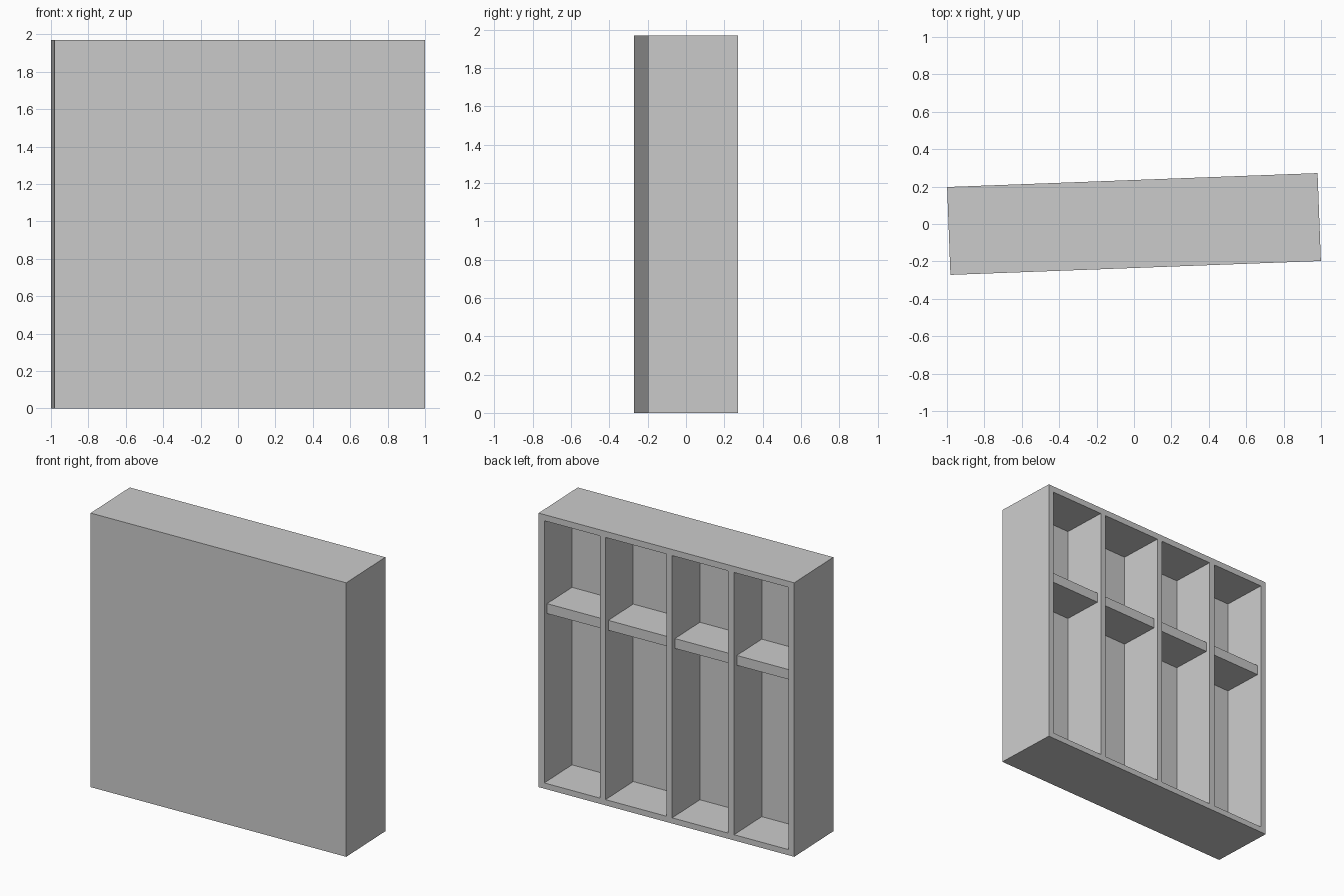
import bpy, bmesh, math
from mathutils import Matrix, Vector

if "Cube" in bpy.data.objects:
    bpy.data.objects.remove(bpy.data.objects["Cube"])

W, D, H = 1.982, 0.47, 1.97      # outer size
WALL = 0.044                     # frame thickness
BACK = 0.138                     # thickness of the closed side
TURN = Matrix.Rotation(math.radians(2.15), 4, 'Z')


def boxes(name, bounds):
    """One object made of axis-aligned boxes, turned with the cabinet."""
    bm = bmesh.new()
    for lo, hi in bounds:
        lo, hi = Vector(lo), Vector(hi)
        size = Matrix.Diagonal((*(hi - lo), 1))
        bmesh.ops.create_cube(bm, size=1, matrix=TURN @ Matrix.Translation((lo + hi) / 2) @ size)
    mesh = bpy.data.meshes.new(name)
    bm.to_mesh(mesh)
    bm.free()
    obj = bpy.data.objects.new(name, mesh)
    bpy.context.collection.objects.link(obj)
    return obj


# Compartment spans, measured from the +x side
spans = [(WALL, 0.475), (0.519, 0.993), (1.036, 1.470), (1.516, W - WALL)]
bays = [(W / 2 - b, W / 2 - a) for a, b in spans]
inner_y = -D / 2 + BACK

# Cabinet body with four compartments cut in from the open side
cabinet = boxes("cabinet_body", [((-W / 2, -D / 2, 0), (W / 2, D / 2, H))])
cutter = boxes("compartment_cutter",
               [((a, inner_y, WALL - 0.003), (b, D / 2 + 0.1, H - WALL)) for a, b in bays])
cutter.hide_render = True
cut = cabinet.modifiers.new("compartments", 'BOOLEAN')
cut.operation = 'DIFFERENCE'
cut.solver = 'EXACT'
cut.object = cutter
bpy.context.view_layer.objects.active = cabinet
bpy.ops.object.modifier_apply(modifier=cut.name)
bpy.data.objects.remove(cutter)

# One slightly recessed shelf in each compartment
for i, (a, b) in enumerate(bays, 1):
    boxes(f"shelf_{i}", [((a - 0.005, inner_y - 0.005, 1.246), (b + 0.005, D / 2 - 0.033, 1.317))])
